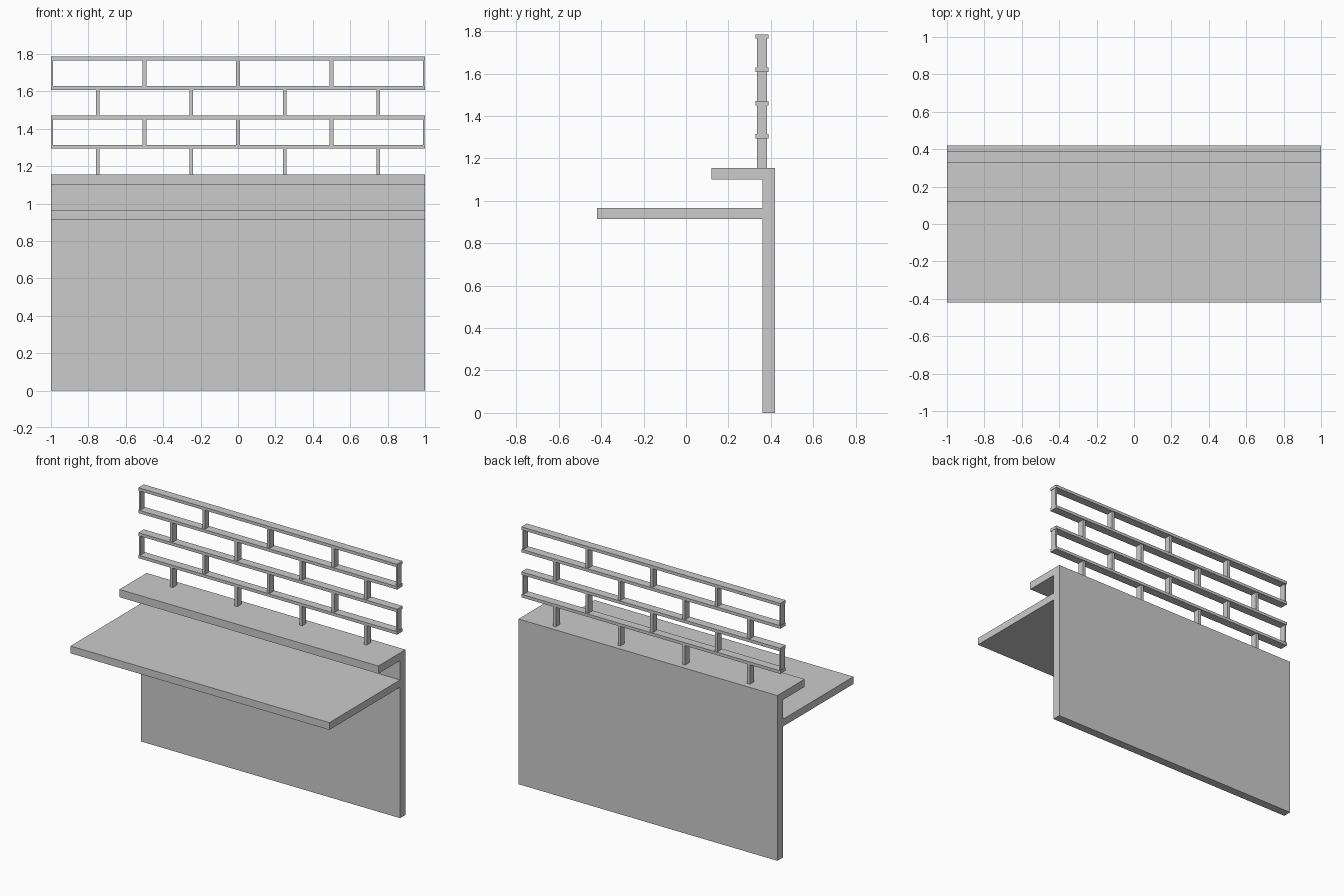
import bpy
import bmesh

if "Cube" in bpy.data.objects:
    bpy.data.objects.remove(bpy.data.objects["Cube"])


def box(name, x0, x1, y0, y1, z0, z1):
    bpy.ops.mesh.primitive_cube_add(size=1)
    ob = bpy.context.object
    ob.name = name
    ob.location = ((x0 + x1) / 2, (y0 + y1) / 2, (z0 + z1) / 2)
    ob.scale = (x1 - x0, y1 - y0, z1 - z0)
    bpy.ops.object.transform_apply(location=True, rotation=False, scale=True)
    return ob


# Counter body: F-shaped profile (wall, ledge and worktop) extruded along x
profile = [(0.42, 0), (0.42, 1.154), (0.12, 1.154), (0.12, 1.10), (0.36, 1.10),
           (0.36, 0.965), (-0.42, 0.965), (-0.42, 0.914), (0.36, 0.914), (0.36, 0)]
bm = bmesh.new()
face = bm.faces.new([bm.verts.new((-1, y, z)) for y, z in profile])
ext = bmesh.ops.extrude_face_region(bm, geom=[face])
bmesh.ops.translate(bm, vec=(2, 0, 0),
                    verts=[v for v in ext["geom"] if isinstance(v, bmesh.types.BMVert)])
bmesh.ops.recalc_face_normals(bm, faces=bm.faces)
mesh = bpy.data.meshes.new("counter_body")
bm.to_mesh(mesh)
bm.free()
bpy.context.collection.objects.link(bpy.data.objects.new("counter_body", mesh))

# Brick-pattern screen: rails with staggered posts beneath each one
rail_tops = [1.314, 1.471, 1.629, 1.785]
rail_h = 0.021
base = 1.154
for row, top in enumerate(rail_tops):
    under = top - rail_h
    box(f"rail_{row}", -1, 1, 0.328, 0.388, under, top)
    if row % 2 == 0:
        spans = [(x - 0.0105, x + 0.0105) for x in (-0.75, -0.25, 0.25, 0.75)]
    else:
        spans = [(x - 0.0105, x + 0.0105) for x in (-0.5, 0, 0.5)]
        spans += [(-0.998, -0.988), (0.988, 0.998)]
    for i, (x0, x1) in enumerate(spans):
        box(f"post_{row}_{i}", x0, x1, 0.335, 0.381, base, under)
    base = top
